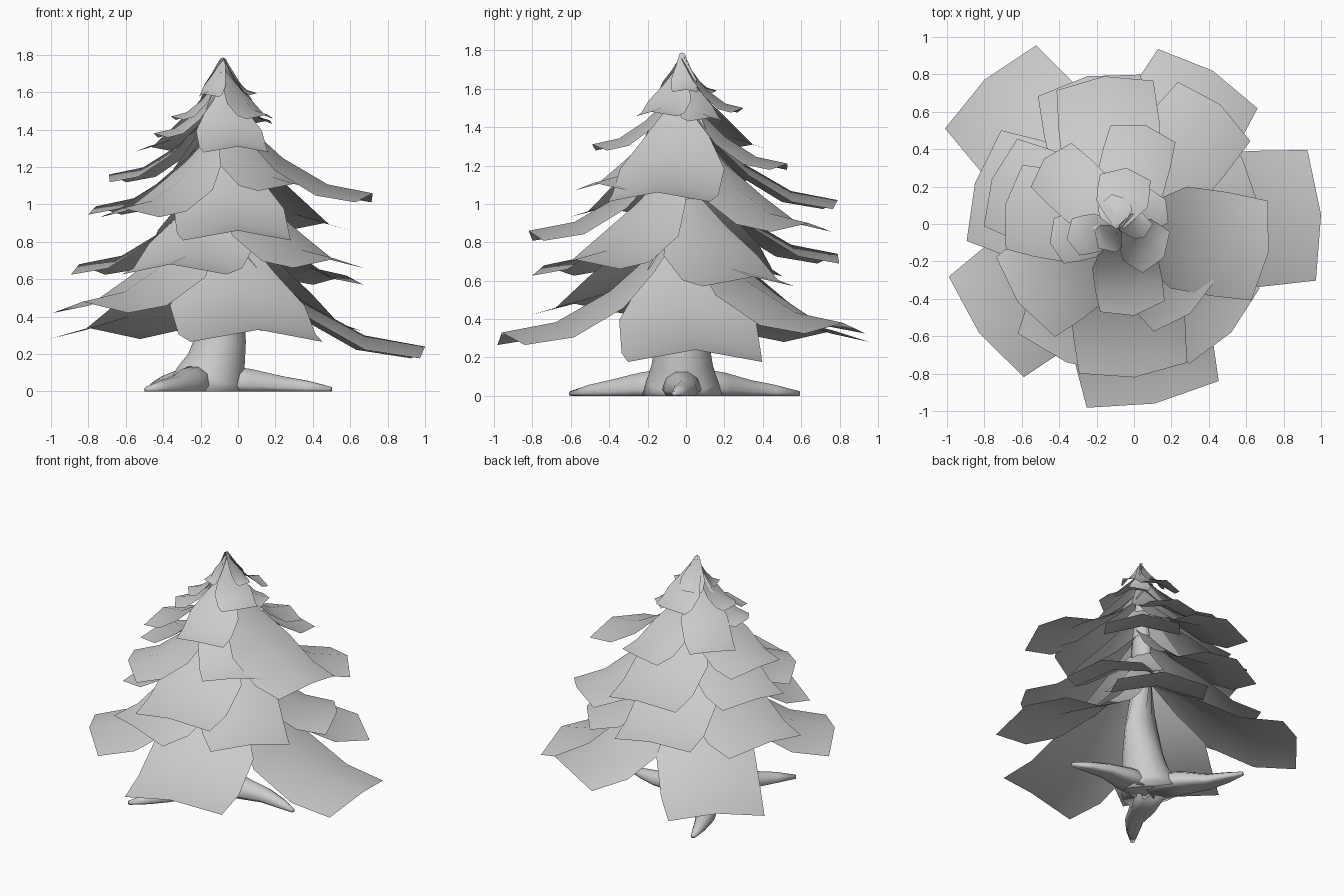
import bpy
import math
from mathutils import Vector

cube = bpy.data.objects.get("Cube")
if cube:
    bpy.data.objects.remove(cube, do_unlink=True)

# One plain grey for bark and foliage
grey = bpy.data.materials.new("plain_grey")
grey.use_nodes = True
grey.diffuse_color = (0.6, 0.6, 0.6, 1)
shader = grey.node_tree.nodes["Principled BSDF"]
shader.inputs["Base Color"].default_value = grey.diffuse_color
shader.inputs["Roughness"].default_value = 0.9

AXIS = Vector((-0.08, -0.02, 0))
FOOT = Vector((-0.17, -0.02, 0))
UP = Vector((0, 0, 1))


def add_mesh(name, verts, faces):
    mesh = bpy.data.meshes.new(name)
    mesh.from_pydata(verts, [], faces)
    mesh.materials.append(grey)
    for poly in mesh.polygons:
        poly.use_smooth = True
    obj = bpy.data.objects.new(name, mesh)
    bpy.context.collection.objects.link(obj)
    return obj


def tube(name, path, radii, sides):
    """Tapered tube along a path, kept above the ground."""
    verts, faces = [], []
    last = len(path) - 1
    for i, (point, radius) in enumerate(zip(path, radii)):
        tangent = path[min(i + 1, last)] - path[max(i - 1, 0)]
        turn = tangent.to_track_quat('Z', 'Y')
        for k in range(sides):
            a = math.tau * k / sides
            v = point + turn @ Vector((math.cos(a), math.sin(a), 0)) * radius
            v.z = max(v.z, 0)
            verts.append(v)
    for i in range(last):
        for k in range(sides):
            a, b = i * sides + k, i * sides + (k + 1) % sides
            faces.append((a, b, b + sides, a + sides))
    faces.append(tuple(reversed(range(sides))))
    faces.append(tuple(range(last * sides, (last + 1) * sides)))
    return add_mesh(name, verts, faces)


def bough(name, tip, width):
    """Drooping sheet folded along its middle, widening from the trunk."""
    tip = Vector(tip)
    out = tip - AXIS
    out.z = 0
    reach = out.length
    out.normalize()
    side = UP.cross(out)
    rise = 0.1 + 0.52 * reach
    verts, faces = [], []
    # Along the bough: distance, half width, edge droop, edge setback
    rows = ((0, 0.1, 0.05, 0), (0.2, 0.32, 0.09, 0), (0.4, 0.51, 0.12, 0),
            (0.7, 0.52, 0.11, 0.02), (1, 0.5, 0.09, 0.05))
    for s, half, droop, back in rows:
        ridge = AXIS + out * reach * s + UP * (tip.z + rise * (1 - s) ** 2)
        edge = ridge - UP * droop * width - out * back
        verts += [edge - side * half * width, ridge, edge + side * half * width]
    for i in range(len(rows) - 1):
        for k in range(2):
            a = i * 3 + k
            faces.append((a, a + 3, a + 4, a + 1))
    return add_mesh(name, verts, faces)


# Trunk, leaning in from a flared foot
trunk_rings = ((0, 0.21, 1), (0.08, 0.185, 0.75), (0.16, 0.16, 0.4),
               (0.28, 0.14, 0.15), (0.5, 0.11, 0), (1, 0.075, 0),
               (1.4, 0.045, 0), (1.7, 0.01, 0))
tube("trunk", [AXIS.lerp(FOOT, lean) + UP * h for h, _, lean in trunk_rings],
     [girth for _, girth, _ in trunk_rings], 14)

# Three roots, each bending a little sideways
for n, (x, y) in enumerate(((0.5, -0.06), (-0.49, -0.6), (-0.47, 0.59))):
    run = Vector((x, y, 0)) - FOOT
    bend = UP.cross(run) * 0.06
    steps = ((0, 0.04, 0), (0.35, 0.03, 0.3), (0.6, 0.02, 1),
             (0.8, 0.015, 0.6), (1, 0.01, 0))
    path = [FOOT + run * s + UP * h + bend * b for s, h, b in steps]
    tube(f"root_{n + 1}", path, (0.12, 0.095, 0.065, 0.045, 0.015), 10)

# Boughs by tier: middle of the outer edge, then width
tiers = {
    "lowest": ((1, 0.05, 0.24, 0.7), (0.42, 0.82, 0.38, 0.62),
               (-0.8, 0.77, 0.34, 0.66), (-0.83, -0.58, 0.48, 0.67),
               (0.11, -0.96, 0.33, 0.72)),
    "low": ((-0.85, 0.22, 0.68, 0.62), (-0.36, -0.74, 0.68, 0.6),
            (0.52, -0.58, 0.71, 0.55), (0.58, 0.35, 0.62, 0.55),
            (-0.25, 0.79, 0.74, 0.56)),
    "middle": ((0, -0.82, 0.86, 0.58), (0.46, 0.64, 0.9, 0.5),
               (-0.62, -0.42, 0.98, 0.53), (0.72, -0.15, 1.06, 0.54),
               (-0.16, 0.79, 1.02, 0.52), (-0.76, 0.24, 0.99, 0.5)),
    "high": ((-0.69, 0.1, 1.16, 0.46), (0.3, -0.48, 1.11, 0.42),
             (0.06, 0.53, 1.21, 0.36), (-0.48, 0.35, 1.31, 0.32),
             (0, -0.49, 1.31, 0.35), (-0.45, -0.1, 1.38, 0.25)),
    "crown": ((-0.36, -0.08, 1.47, 0.2), (0.16, -0.18, 1.48, 0.26),
              (-0.04, 0.3, 1.5, 0.27), (0.17, 0.13, 1.45, 0.22),
              (-0.12, 0.16, 1.59, 0.17), (-0.19, -0.13, 1.59, 0.16),
              (0.1, 0, 1.595, 0.13)),
}
for tier, boughs in tiers.items():
    for n, (x, y, z, width) in enumerate(boughs):
        bough(f"{tier}_bough_{n + 1}", (x, y, z), width)
